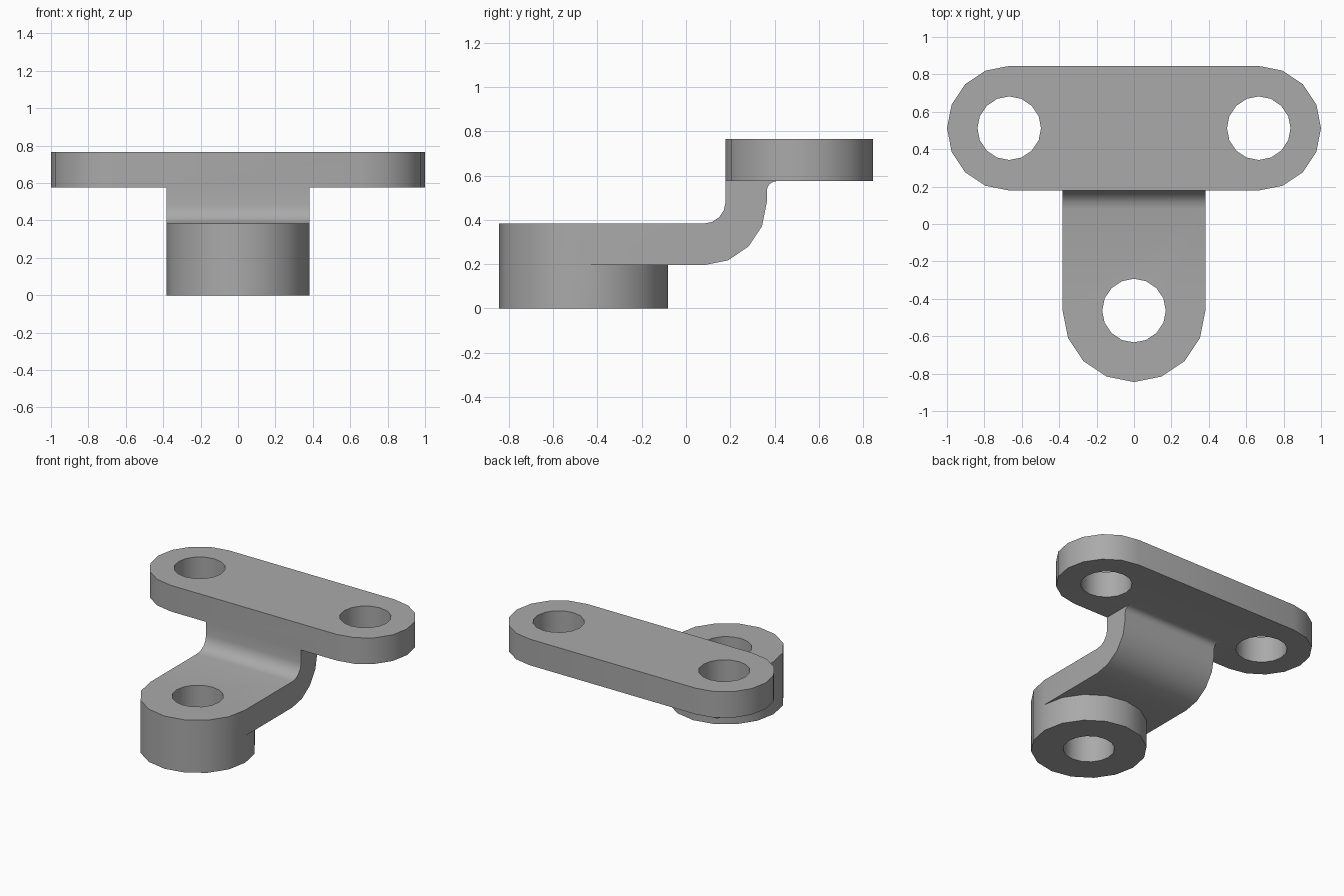
import bpy, bmesh
from math import cos, sin, radians
from mathutils import Matrix

cube = bpy.data.objects.get("Cube")
if cube:
    bpy.data.objects.remove(cube, do_unlink=True)

steel = bpy.data.materials.new("grey_steel")
steel.use_nodes = True
grey = (0.4, 0.4, 0.4, 1)
steel.diffuse_color = grey
steel.node_tree.nodes["Principled BSDF"].inputs["Base Color"].default_value = grey


def arc(cx, cy, r, start, end, steps):
    angles = [radians(start + (end - start) * i / steps) for i in range(steps + 1)]
    return [(cx + r * cos(a), cy + r * sin(a)) for a in angles]


def prism(name, outline, low, high, turn=Matrix()):
    """Extrude a closed 2D outline from low to high, then turn it into place."""
    bm = bmesh.new()
    face = bm.faces.new([bm.verts.new((x, y, low)) for x, y in outline])
    top = bmesh.ops.extrude_face_region(bm, geom=[face])["geom"]
    verts = [v for v in top if isinstance(v, bmesh.types.BMVert)]
    bmesh.ops.translate(bm, verts=verts, vec=(0, 0, high - low))
    bmesh.ops.transform(bm, matrix=turn, verts=bm.verts)
    bmesh.ops.recalc_face_normals(bm, faces=bm.faces)
    mesh = bpy.data.meshes.new(name)
    bm.to_mesh(mesh)
    bm.free()
    mesh.materials.append(steel)
    obj = bpy.data.objects.new(name, mesh)
    bpy.context.collection.objects.link(obj)
    return obj


def combine(target, tool, operation):
    mod = target.modifiers.new(operation.lower(), "BOOLEAN")
    mod.operation, mod.object, mod.solver = operation, tool, "EXACT"
    bpy.ops.object.select_all(action="DESELECT")
    bpy.context.view_layer.objects.active = target
    target.select_set(True)
    bpy.ops.object.modifier_apply(modifier=mod.name)
    bpy.data.objects.remove(tool, do_unlink=True)


WIDTH, BOSS_Y = 0.382, -0.463
PLATE_X, PLATE_Y, PLATE_R = 0.667, 0.512, 0.333
ARM_LOW, ARM_HIGH, PLATE_LOW, PLATE_HIGH = 0.195, 0.383, 0.575, 0.765
HOLE = 0.17

# Bent arm: side profile in (y, z), swept across x
profile = [(BOSS_Y, ARM_LOW)]
profile += arc(0.08, 0.48, 0.285, -90, 0, 4)
profile += arc(0.41, 0.53, 0.045, 180, 90, 4)
profile += [(0.41, 0.6), (0.179, 0.6)]
profile += arc(0.08, 0.482, 0.099, 0, -90, 4)
profile += [(BOSS_Y, ARM_HIGH)]
yz_to_world = Matrix(((0, 0, 1, 0), (1, 0, 0, 0), (0, 1, 0, 0), (0, 0, 0, 1)))
bracket = prism("offset_bracket", profile, -WIDTH, WIDTH, yz_to_world)

# Round boss at the front and slotted-end plate at the back
boss = prism("boss", arc(0, BOSS_Y, WIDTH, 0, 360, 16)[:-1], 0, ARM_HIGH)
combine(bracket, boss, "UNION")
stadium = arc(PLATE_X, PLATE_Y, PLATE_R, -90, 90, 8)
stadium += arc(-PLATE_X, PLATE_Y, PLATE_R, 90, 270, 8)
combine(bracket, prism("plate", stadium, PLATE_LOW, PLATE_HIGH), "UNION")

# Three bolt holes
for x, y in ((0, BOSS_Y), (PLATE_X, PLATE_Y), (-PLATE_X, PLATE_Y)):
    cutter = prism("hole_cutter", arc(x, y, HOLE, 0, 360, 16)[:-1], -0.1, 1)
    combine(bracket, cutter, "DIFFERENCE")

# Merge coplanar pieces and shade the curved runs smoothly
bm = bmesh.new()
bm.from_mesh(bracket.data)
bmesh.ops.remove_doubles(bm, verts=bm.verts, dist=0.0005)
bmesh.ops.dissolve_limit(bm, angle_limit=radians(1), verts=bm.verts, edges=bm.edges)
bm.to_mesh(bracket.data)
bm.free()
bpy.ops.object.shade_smooth_by_angle(angle=radians(30))
